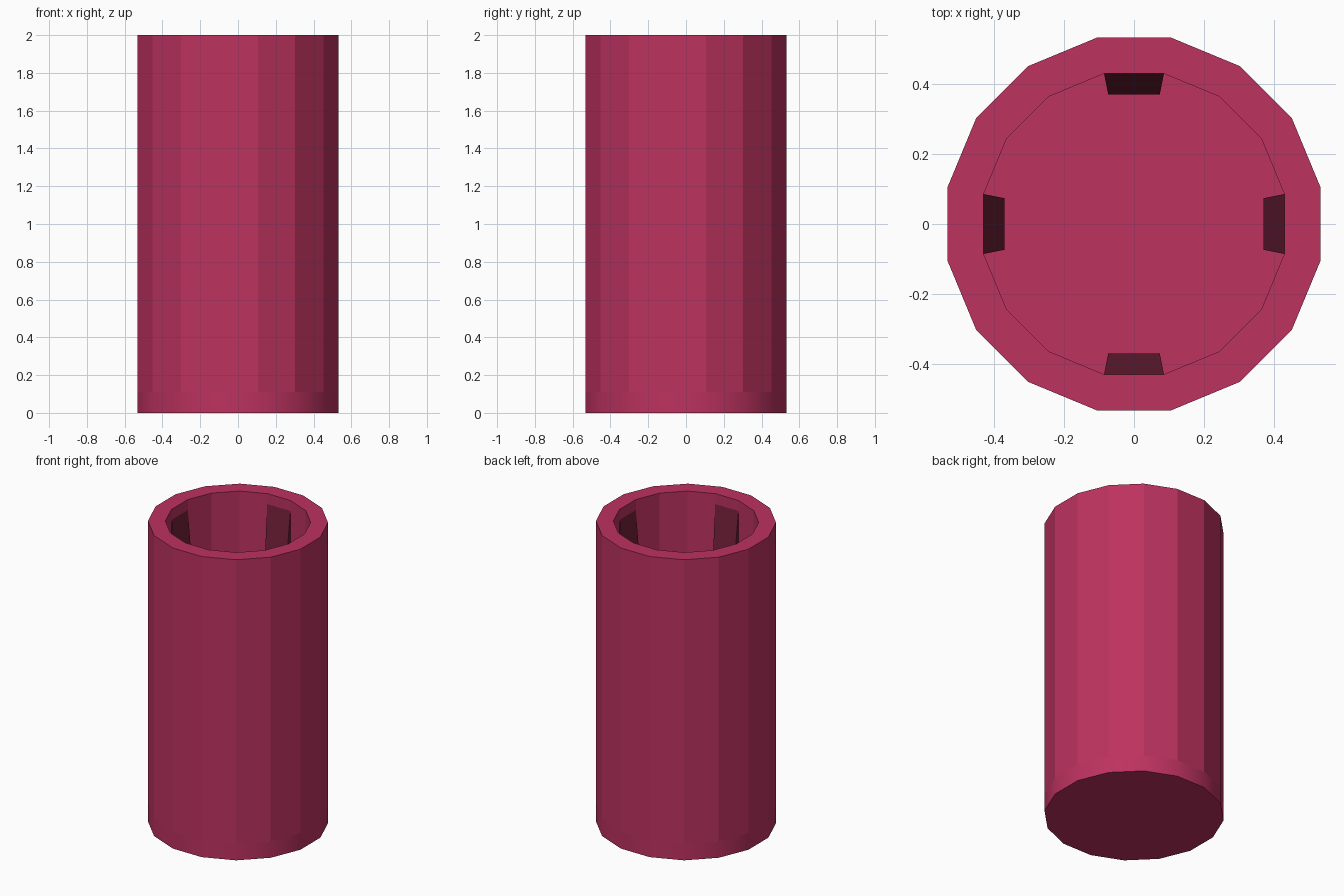
import bpy, bmesh, math

SIDES = 16
OUTER, INNER = 0.543, 0.438
HEIGHT, FLOOR = 2.0, 0.11

cube = bpy.data.objects.get("Cube")
if cube:
    bpy.data.objects.remove(cube, do_unlink=True)


def make_material(name, rgb):
    mat = bpy.data.materials.new(name)
    mat.use_nodes = True
    color = (*rgb, 1)
    mat.diffuse_color = color
    bsdf = mat.node_tree.nodes["Principled BSDF"]
    bsdf.inputs["Base Color"].default_value = color
    bsdf.inputs["Roughness"].default_value = 0.7
    return mat


def finish(bm, name, mat):
    bmesh.ops.recalc_face_normals(bm, faces=bm.faces)
    mesh = bpy.data.meshes.new(name)
    bm.to_mesh(mesh)
    bm.free()
    mesh.materials.append(mat)
    obj = bpy.data.objects.new(name, mesh)
    bpy.context.collection.objects.link(obj)
    return obj


def point(radius, step, z):
    angle = math.tau * step / SIDES
    return radius * math.cos(angle), radius * math.sin(angle), z


crimson = make_material("crimson", (0.51, 0.032, 0.117))
dark_crimson = make_material("dark crimson", (0.168, 0.0144, 0.041))

# Open cup: outer wall, rim, inner wall and floor from one ring profile
bm = bmesh.new()
profile = [(OUTER, 0), (OUTER, FLOOR), (OUTER, HEIGHT), (INNER, HEIGHT), (INNER, FLOOR)]
rings = [[bm.verts.new(point(r, i + 0.5, z)) for i in range(SIDES)] for r, z in profile]
for level, (low, high) in enumerate(zip(rings, rings[1:])):
    for i in range(SIDES):
        j = (i + 1) % SIDES
        face = bm.faces.new((low[i], low[j], high[j], high[i]))
        face.smooth = level == 0  # only the base band is rounded in shading
bm.faces.new(rings[0])
bm.faces.new(rings[-1])
for edge in bm.edges:
    if edge.verts[0] in rings[0] and edge.verts[1] in rings[0]:
        edge.smooth = False
finish(bm, "cup_body", crimson)

# Four wedge clips on the inner wall, thickening downwards
TAB_TOP, TAB_BOTTOM, TAB_RADIUS = 1.93, 1.35, 0.377
for n, side in enumerate(("left", "back", "right", "front")):
    bm = bmesh.new()
    ends = []
    for step in (n * SIDES / 4 - 0.5, n * SIDES / 4 + 0.5):
        ends.append([bm.verts.new(point(r, step, z)) for r, z in
                     ((INNER, TAB_TOP), (TAB_RADIUS, TAB_BOTTOM), (INNER, TAB_BOTTOM))])
    a, b = ends
    bm.faces.new(a)
    bm.faces.new(b)
    for i in range(3):
        j = (i + 1) % 3
        bm.faces.new((a[i], a[j], b[j], b[i]))
    finish(bm, side + "_wedge_clip", dark_crimson)
